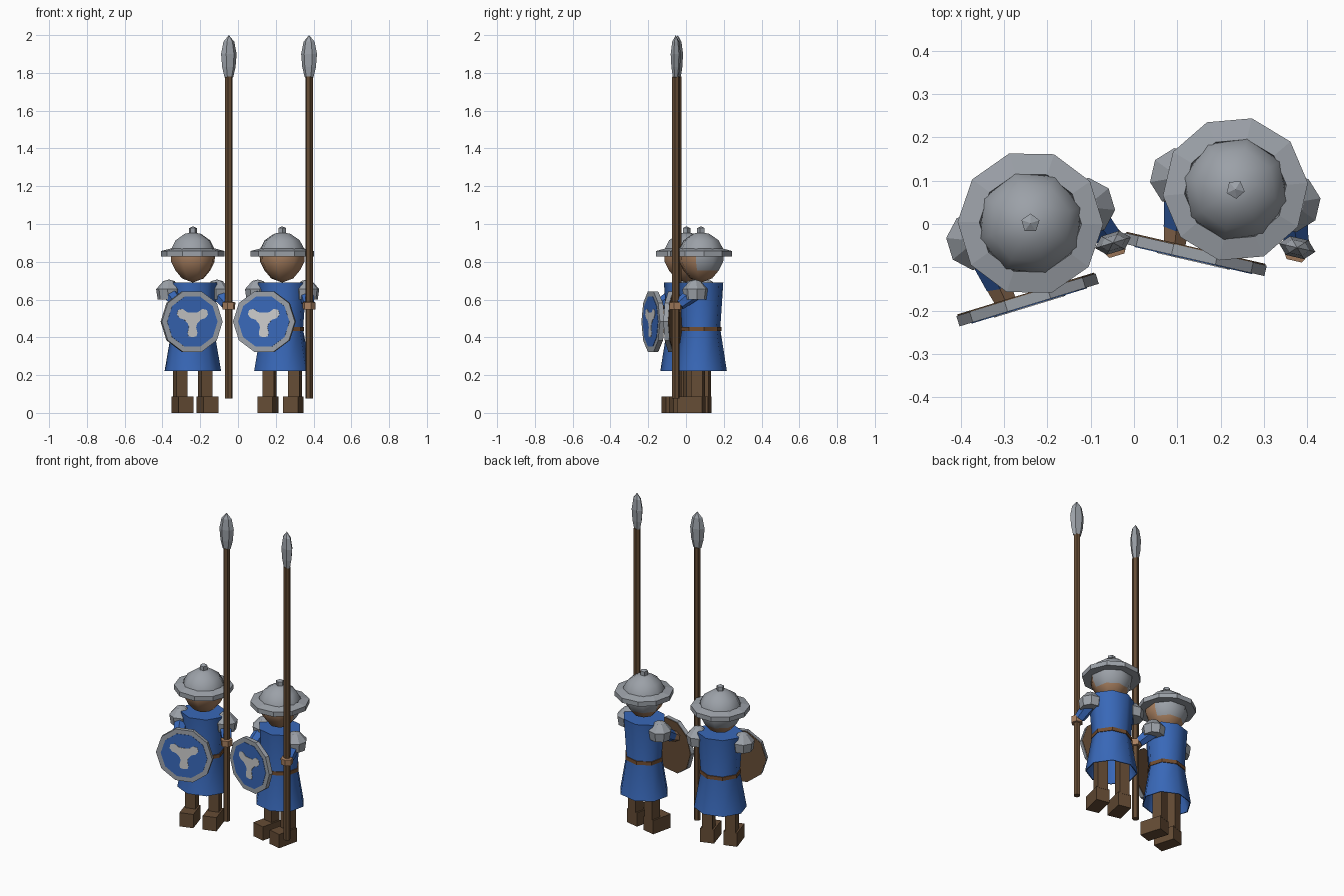
import bpy, bmesh, math
from mathutils import Matrix, Vector

if "Cube" in bpy.data.objects:
    bpy.data.objects.remove(bpy.data.objects["Cube"])


def material(name, rgb):
    m = bpy.data.materials.new(name)
    m.diffuse_color = (*rgb, 1)
    m.use_nodes = True
    m.node_tree.nodes["Principled BSDF"].inputs["Base Color"].default_value = m.diffuse_color
    return m


BLUE = material("blue_cloth", (0.04, 0.138, 0.48))
STEEL = material("steel", (0.33, 0.355, 0.39))
SKIN = material("skin", (0.40, 0.22, 0.12))
BROWN = material("brown_leather", (0.13, 0.072, 0.035))
BELT = material("belt_brown", (0.17, 0.075, 0.03))
WHITE = material("emblem_white", (0.60, 0.60, 0.60))


def finish(bm, name, mats, matrix, smooth=0):
    bmesh.ops.recalc_face_normals(bm, faces=bm.faces)
    me = bpy.data.meshes.new(name)
    bm.to_mesh(me)
    bm.free()
    for m in mats:
        me.materials.append(m)
    ob = bpy.data.objects.new(name, me)
    bpy.context.collection.objects.link(ob)
    ob.matrix_world = matrix
    if smooth:
        bpy.ops.object.select_all(action='DESELECT')
        ob.select_set(True)
        bpy.context.view_layer.objects.active = ob
        bpy.ops.object.shade_smooth_by_angle(angle=math.radians(smooth))
    return ob


def lathe(name, mat, M, profile, n, offset=0, sy=1, loc=(0, 0), smooth=0, rule=None):
    """Revolve (radius, z) points; radius 0 makes a pole. rule picks a second material."""
    bm = bmesh.new()
    rings = []
    for r, z in profile:
        if r == 0:
            rings.append([bm.verts.new((loc[0], loc[1], z))] * n)
        else:
            angs = [math.radians(offset) + 2 * math.pi * i / n for i in range(n)]
            rings.append([bm.verts.new((loc[0] + r * math.cos(a),
                                        loc[1] + sy * r * math.sin(a), z)) for a in angs])
    for lo, hi in zip(rings, rings[1:]):
        for i in range(n):
            j = (i + 1) % n
            bm.faces.new(list(dict.fromkeys((lo[i], lo[j], hi[j], hi[i]))))
    mats = [mat] if rule is None else [mat, rule[0]]
    if rule:
        for f in bm.faces:
            f.material_index = int(rule[1](f.calc_center_median()))
    return finish(bm, name, mats, M, smooth)


def prism(name, mat, M, pts, y0, y1):
    """Extrude an (x, z) outline between two depths."""
    bm = bmesh.new()
    f = bm.faces.new([bm.verts.new((x, y0, z)) for x, z in pts])
    ext = bmesh.ops.extrude_face_region(bm, geom=[f])["geom"]
    bmesh.ops.translate(bm, vec=(0, y1 - y0, 0),
                        verts=[v for v in ext if isinstance(v, bmesh.types.BMVert)])
    return finish(bm, name, [mat], M)


def box(name, mat, M, centre, size):
    bm = bmesh.new()
    bmesh.ops.create_cube(bm, size=1, matrix=Matrix.Translation(centre) @ Matrix.Diagonal((*size, 1)))
    return finish(bm, name, [mat], M)


def limb(name, mat, M, p, q, r1, r2, n=6):
    p, q = Vector(p), Vector(q)
    d = q - p
    T = Matrix.Translation((p + q) / 2) @ d.to_track_quat('Z', 'Y').to_matrix().to_4x4()
    bm = bmesh.new()
    bmesh.ops.create_cone(bm, cap_ends=True, segments=n, radius1=r1, radius2=r2,
                          depth=d.length, matrix=T)
    return finish(bm, name, [mat], M)


def decagon(r, cx, cz):
    return [(cx + r * math.cos(math.pi * i / 5), cz + r * math.sin(math.pi * i / 5)) for i in range(10)]


EMBLEM = [(0, .048), (.03, .05), (.055, .068), (.08, .062), (.086, .037), (.07, .018),
          (.045, .01), (.025, -.012), (.02, -.03), (.027, -.06), (.022, -.078), (0, -.082)]


def soldier(tag, x, y, yaw):
    M = Matrix.Translation((x, y, 0)) @ Matrix.Rotation(math.radians(yaw), 4, 'Z')
    # legs, boots and shoulder plates on both sides
    for s, side in ((-1, "left_"), (1, "right_")):
        box(side + "boot" + tag, BROWN, M, (s * .069, -.037, .043), (.082, .134, .086))
        box(side + "leg" + tag, BROWN, M, (s * .069, 0, .24), (.062, .062, .32))
        lathe(side + "shoulder_plate" + tag, STEEL, M,
              [(0, .60), (.06, .60), (.068, .655), (.03, .698), (0, .706)], 8, 22.5,
              loc=(s * .133, -.002))
    # open-bottomed tunic and belt
    lathe("tunic" + tag, BLUE, M, [(0, .40), (.10, .40), (.146, .222), (.152, .222),
          (.113, .445), (.131, .69), (0, .69)], 8, 22.5, sy=.9, smooth=50)
    lathe("belt" + tag, BELT, M, [(.11, .434), (.119, .434), (.119, .456), (.11, .456)],
          8, 22.5, sy=.91)
    # head, with helmet colour above the brim and at the nape
    lathe("head" + tag, SKIN, M, [(0, .69), (.06, .712), (.097, .755), (.12, .80), (.124, .845),
          (.12, .868), (.095, .914), (.045, .948), (0, .957)], 8, smooth=60,
          rule=(STEEL, lambda c: c.z > .85 or (c.y > .03 and c.z > .765)))
    lathe("helmet_brim" + tag, STEEL, M,
          [(.11, .828), (.168, .828), (.168, .857), (.118, .87), (.11, .828)], 10, 18)
    lathe("helmet_knob" + tag, STEEL, M, [(.022, .94), (.022, .978), (0, .988)], 5, 0)
    # spear and the hand that grips it
    sp = (.169, -.099)
    lathe("spear_shaft" + tag, BROWN, M, [(0, .075), (.02, .075), (.02, 1.78), (0, 1.78)], 6, loc=sp)
    lathe("spear_head" + tag, STEEL, M, [(0, 1.775), (.024, 1.777), (.037, 1.83), (.043, 1.90),
          (.03, 1.965), (0, 2.0)], 6, sy=.6, loc=sp)
    lathe("right_hand" + tag, SKIN, M, [(0, .545), (.034, .547), (.036, .585), (0, .592)], 6, loc=sp)
    limb("right_sleeve" + tag, BLUE, M, (.13, .0, .64), (.162, -.08, .575), .042, .032)
    # shield arm
    limb("left_sleeve" + tag, BLUE, M, (-.13, .0, .64), (-.114, -.108, .575), .042, .034)
    limb("left_hand" + tag, SKIN, M, (-.115, -.10, .58), (-.108, -.152, .553), .034, .028)
    # shield: rim, wooden back, blue field and three-lobed emblem
    cx, cz = -.058, .483
    prism("shield_rim" + tag, STEEL, M, decagon(.168, cx, cz), -.180, -.155)
    prism("shield_back" + tag, BROWN, M, decagon(.165, cx, cz), -.155, -.152)
    prism("shield_field" + tag, BLUE, M, decagon(.139, cx, cz), -.182, -.179)
    outline = EMBLEM + [(-a, b) for a, b in EMBLEM[-2:0:-1]]
    prism("shield_emblem" + tag, WHITE, M, [(cx + a, cz + b) for a, b in outline], -.184, -.181)


soldier("_a", -.239, .002, 17)
soldier("_b", .234, .08, -13)
